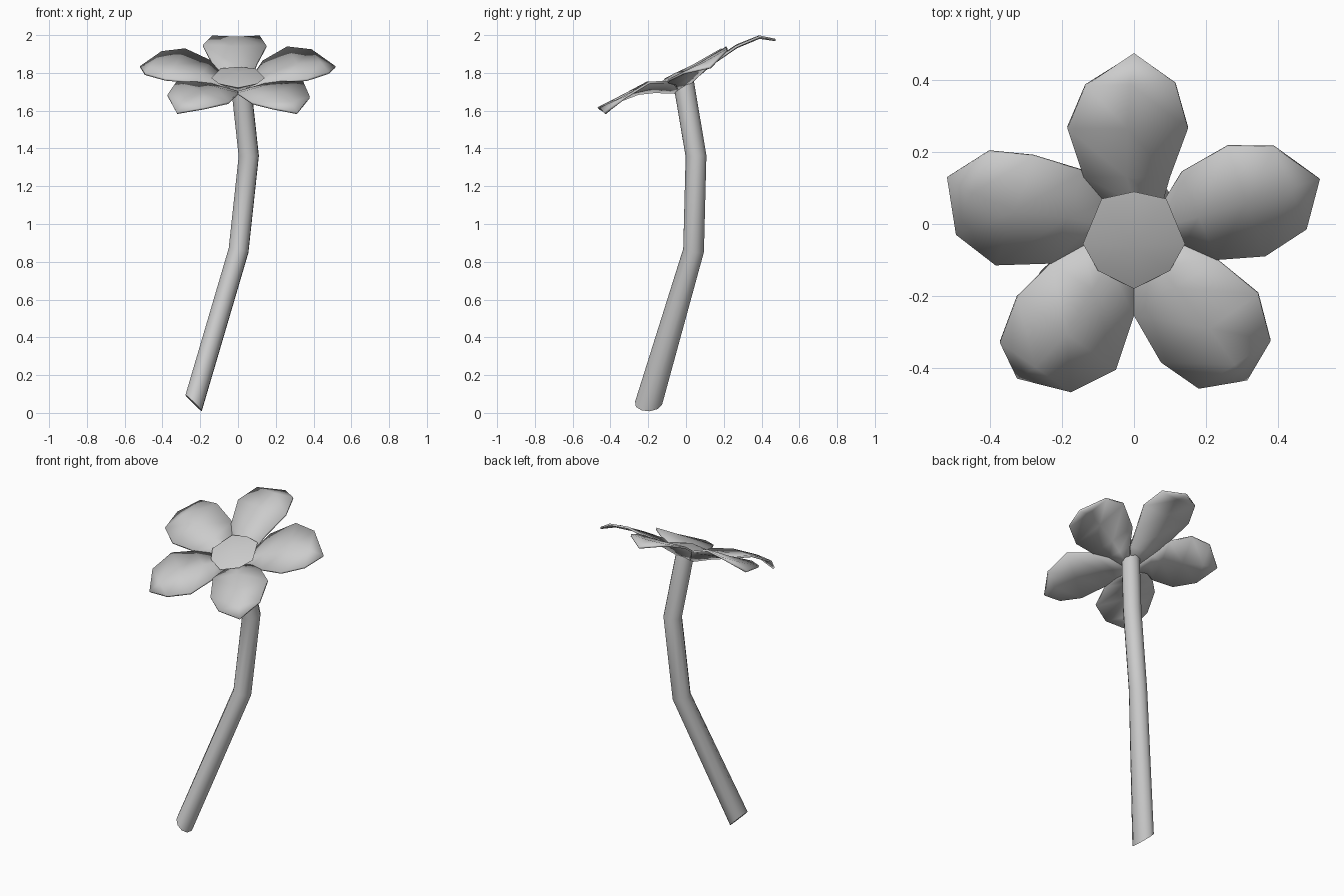
import bpy, bmesh, math
from mathutils import Vector

if "Cube" in bpy.data.objects:
    bpy.data.objects.remove(bpy.data.objects["Cube"])

grey = bpy.data.materials.new("light_grey")
grey.diffuse_color = (0.6, 0.6, 0.6, 1)
grey.use_nodes = True
grey.node_tree.nodes["Principled BSDF"].inputs["Base Color"].default_value = grey.diffuse_color


def make(name, verts, faces, angle, thickness=0, up=False):
    mesh = bpy.data.meshes.new(name)
    mesh.from_pydata(verts, [], faces)
    bm = bmesh.new()
    bm.from_mesh(mesh)
    bmesh.ops.recalc_face_normals(bm, faces=bm.faces)
    if up and sum(f.normal.z * f.calc_area() for f in bm.faces) < 0:
        bmesh.ops.reverse_faces(bm, faces=bm.faces)
    bm.to_mesh(mesh)
    bm.free()
    obj = bpy.data.objects.new(name, mesh)
    bpy.context.collection.objects.link(obj)
    mesh.materials.append(grey)
    if thickness:
        mod = obj.modifiers.new("thickness", 'SOLIDIFY')
        mod.thickness = thickness
        mod.offset = -1
    bpy.ops.object.select_all(action='DESELECT')
    obj.select_set(True)
    bpy.context.view_layer.objects.active = obj
    bpy.ops.object.shade_smooth_by_angle(angle=math.radians(angle))
    return obj


# Bent stem: a tube with mitred joints, a flared foot and a slanted cut
path = [Vector(p) for p in ((-0.235, -0.198, 0.052), (0.003, 0.04, 0.86),
                            (0.057, 0.053, 1.36), (0.015, -0.012, 1.745))]
dirs = [(b - a).normalized() for a, b in zip(path, path[1:])]
normals = [Vector((1, 0.1, 1)), dirs[0] + dirs[1], dirs[1] + dirs[2], dirs[2]]
SIDES, RADIUS = 10, 0.055
u = Vector((1, 0, 0)).cross(dirs[0]).normalized()
v = dirs[0].cross(u)
ring = [path[0] + RADIUS * (math.cos(a) * u + math.sin(a) * v)
        for a in (2 * math.pi * i / SIDES for i in range(SIDES))]
verts = []
for centre, n, d in zip(path, normals, [dirs[0]] + dirs):
    ring = [p + d * ((centre - p).dot(n) / d.dot(n)) for p in ring]
    verts += ring
for p in verts[:SIDES]:
    p.y = path[0].y + (p.y - path[0].y) * 1.3
faces = [(k * SIDES + i, k * SIDES + (i + 1) % SIDES,
          (k + 1) * SIDES + (i + 1) % SIDES, (k + 1) * SIDES + i)
         for k in range(3) for i in range(SIDES)]
faces += [tuple(range(SIDES)), tuple(range(3 * SIDES, 4 * SIDES))]
make("stem", verts, faces, 50)

# Petals: sag of the midline, then nine outline points around each petal
root = Vector((0, -0.035, 1.70))
petals = {
    "back_petal": (0.006, [
        (0.08, 0.06, 1.79), (0.10, 0.13, 1.85), (0.15, 0.265, 1.945), (0.115, 0.39, 1.998),
        (0, 0.475, 1.98), (-0.135, 0.385, 1.998), (-0.185, 0.265, 1.95),
        (-0.14, 0.13, 1.86), (-0.08, 0.06, 1.79)]),
    "right_petal": (0.006, [
        (0.14, -0.06, 1.745), (0.23, -0.10, 1.757), (0.365, -0.09, 1.768), (0.48, -0.015, 1.805),
        (0.517, 0.125, 1.835), (0.39, 0.213, 1.925), (0.26, 0.213, 1.94),
        (0.13, 0.14, 1.865), (0.08, 0.06, 1.79)]),
    "left_petal": (0.006, [
        (-0.08, 0.06, 1.79), (-0.14, 0.145, 1.865), (-0.28, 0.187, 1.93), (-0.405, 0.2, 1.915),
        (-0.52, 0.13, 1.835), (-0.495, -0.03, 1.80), (-0.385, -0.115, 1.77),
        (-0.23, -0.11, 1.755), (-0.14, -0.06, 1.745)]),
    "front_right_petal": (0.0, [
        (0, -0.165, 1.705), (0, -0.255, 1.695), (0.075, -0.385, 1.645), (0.18, -0.458, 1.618),
        (0.315, -0.435, 1.59), (0.38, -0.325, 1.675), (0.345, -0.195, 1.755),
        (0.23, -0.10, 1.757), (0.14, -0.06, 1.745)]),
    "front_left_petal": (0.0, [
        (-0.14, -0.06, 1.745), (-0.23, -0.11, 1.755), (-0.325, -0.205, 1.755),
        (-0.373, -0.33, 1.685), (-0.325, -0.43, 1.59), (-0.175, -0.468, 1.618),
        (-0.05, -0.405, 1.647), (0, -0.255, 1.695), (0, -0.165, 1.705)]),
}
for name, (sag, outline) in petals.items():
    pts = [Vector(p) for p in outline]
    # Midline vertices 9 to 12 join opposite edge points; 13 is the root
    for i in range(4):
        pts.append((pts[i] + pts[8 - i]) / 2 - Vector((0, 0, sag if i else 0)))
    pts.append(root)
    faces = [(13, 0, 9), (13, 9, 8), (12, 3, 4), (12, 4, 5)]
    for i in range(3):
        faces += [(i, i + 1, 10 + i, 9 + i), (9 + i, 10 + i, 7 - i, 8 - i)]
    make(name, pts, faces, 40, 0.012, up=True)

# Raised flower centre: a tilted, domed plate tapering to the root
half = [(0.09, 0.07), (0.142, -0.055), (0.10, -0.13)]
rim = [(0, 0.09)] + half + [(0, -0.18)] + [(-x, y) for x, y in reversed(half)]
pts = [(x, y, 1.795 + 0.41 * y) for x, y in rim] + [(0, -0.06, 1.80), (0, -0.03, 1.70)]
n = len(rim)
cone = [(tip, i, (i + 1) % n) for tip in (n, n + 1) for i in range(n)]
make("flower_centre", pts, cone, 60)
